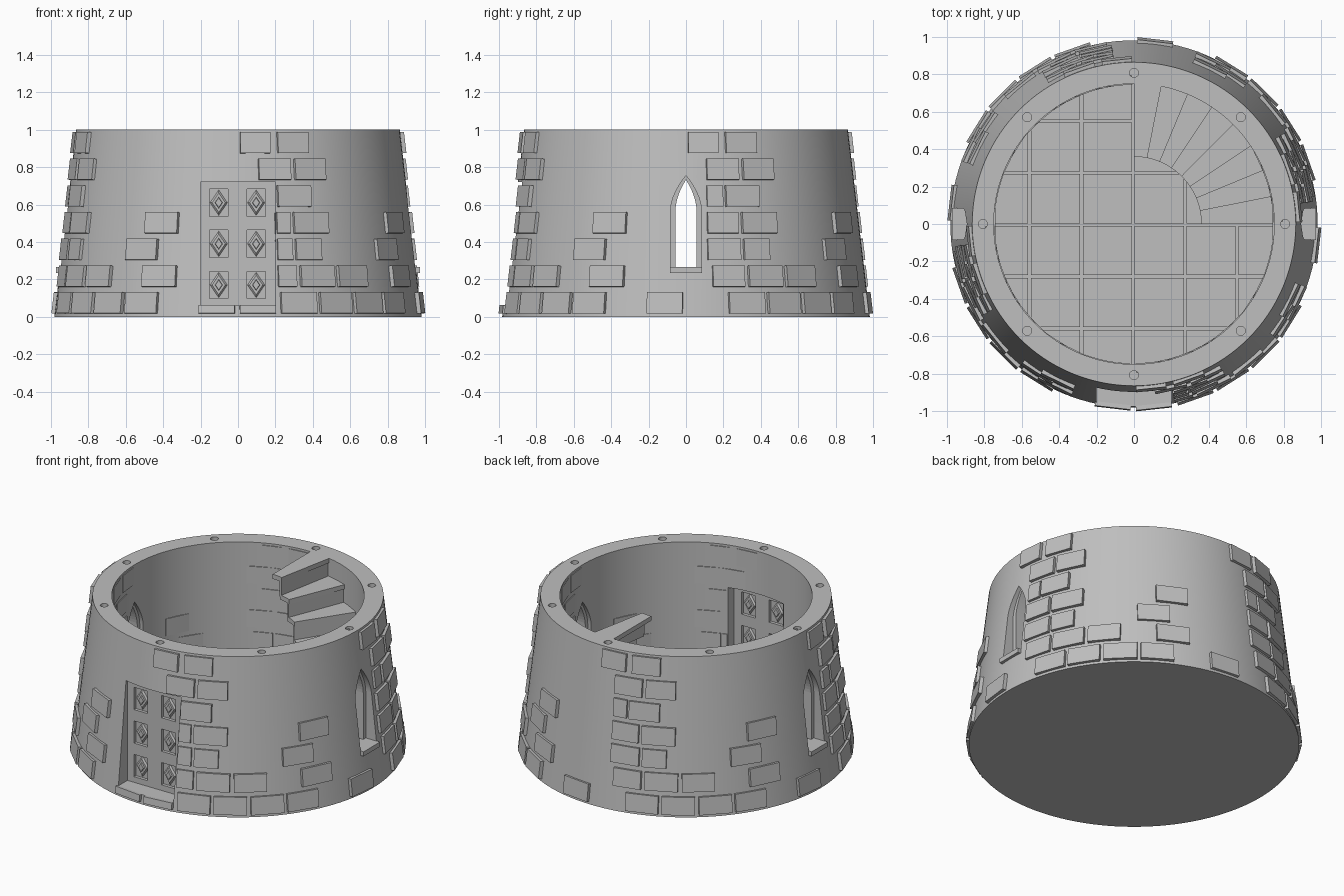
import bpy, bmesh, math, random
from math import sin, cos, radians
from mathutils import Matrix, Vector

random.seed(4)
cube = bpy.data.objects.get("Cube")
if cube:
    bpy.data.objects.remove(cube, do_unlink=True)

stone = bpy.data.materials.new("grey_stone")
stone.use_nodes = True
GREY = (0.52, 0.52, 0.52, 1)
stone.diffuse_color = GREY
for node in stone.node_tree.nodes:
    if node.type == 'BSDF_PRINCIPLED':
        node.inputs["Base Color"].default_value = GREY

R_BASE, R_TOP, R_IN, FLOOR = 0.982, 0.865, 0.75, 0.05
SLOPE = math.atan(R_BASE - R_TOP)


def finish(name, bm):
    bmesh.ops.recalc_face_normals(bm, faces=bm.faces)
    me = bpy.data.meshes.new(name)
    bm.to_mesh(me)
    bm.free()
    me.materials.append(stone)
    ob = bpy.data.objects.new(name, me)
    bpy.context.collection.objects.link(ob)
    return ob


def prism(bm, pts, offset):
    face = bm.faces.new([bm.verts.new(p) for p in pts])
    new = bmesh.ops.extrude_face_region(bm, geom=[face])["geom"]
    bmesh.ops.translate(bm, vec=offset, verts=[v for v in new if isinstance(v, bmesh.types.BMVert)])


def box(bm, x0, x1, y0, y1, z0, z1):
    m = Matrix.Translation(((x0 + x1) / 2, (y0 + y1) / 2, (z0 + z1) / 2))
    m = m @ Matrix.Diagonal((x1 - x0, y1 - y0, z1 - z0, 1))
    bmesh.ops.create_cube(bm, size=1, matrix=m)


def cut(ob, bm):
    """Subtract a temporary solid from an object."""
    tool = finish("cutter", bm)
    tool.hide_render = True
    mod = ob.modifiers.new("cut", 'BOOLEAN')
    mod.operation, mod.solver, mod.object = 'DIFFERENCE', 'EXACT', tool
    bpy.context.view_layer.update()
    graph = bpy.context.evaluated_depsgraph_get()
    me = bpy.data.meshes.new_from_object(ob.evaluated_get(graph))
    ob.modifiers.clear()
    ob.data = me
    bpy.data.objects.remove(tool, do_unlink=True)


def smooth(ob):
    bpy.ops.object.select_all(action='DESELECT')
    ob.select_set(True)
    bpy.context.view_layer.objects.active = ob
    bpy.ops.object.shade_smooth_by_angle(angle=radians(25))


def arch(half, bottom, spring, apex, x):
    """Pointed arch outline in the plane x."""
    side = [(half * (1 - (i / 8) ** 1.8), spring + (apex - spring) * i / 8) for i in range(9)]
    pts = [(half, bottom)] + side
    left = [(-y, z) for y, z in reversed(pts[:-1])]
    return [(x, y, z) for y, z in pts + left]


# Tapered round wall, closed at the bottom
bm = bmesh.new()
profile = [(0, 0), (R_BASE, 0), (R_TOP, 1), (R_IN, 1), (R_IN, FLOOR - 0.015), (0, FLOOR - 0.015)]
vs = [bm.verts.new((r, 0, z)) for r, z in profile]
edges = [bm.edges.new(p) for p in zip(vs, vs[1:])]
bmesh.ops.spin(bm, geom=vs + edges, axis=(0, 0, 1), cent=(0, 0, 0), steps=128, angle=2 * math.pi)
bmesh.ops.remove_doubles(bm, verts=bm.verts, dist=1e-5)
wall = finish("tower_wall", bm)

# Openings: window arches, doorway, peg holes in the rim
bm = bmesh.new()
prism(bm, arch(0.082, 0.24, 0.57, 0.755, -1.2), (2.4, 0, 0))
cut(wall, bm)
bm = bmesh.new()
box(bm, -0.2, 0.2, -1.2, -0.6, 0.06, 0.72)
cut(wall, bm)
bm = bmesh.new()
for i in range(8):
    a = i * math.pi / 4
    bmesh.ops.create_cone(bm, cap_ends=True, segments=20, radius1=0.024, radius2=0.024, depth=0.1,
                          matrix=Matrix.Translation((0.808 * cos(a), 0.808 * sin(a), 1)))
cut(wall, bm)
smooth(wall)

# Paved floor with square joints
bm = bmesh.new()
bmesh.ops.create_cone(bm, cap_ends=True, segments=96, radius1=0.748, radius2=0.748, depth=0.03,
                      matrix=Matrix.Translation((0, 0, FLOOR - 0.015)))
floor = finish("paved_floor", bm)
for axis in range(2):
    bm = bmesh.new()
    for i in range(-2, 3):
        c = i * 0.278 - 0.004
        span = [(c - 0.008, c + 0.008), (-1, 1)]
        (x0, x1), (y0, y1) = span if axis == 0 else span[::-1]
        box(bm, x0, x1, y0, y1, FLOOR - 0.012, FLOOR + 0.05)
    cut(floor, bm)

# Window frames and sills on both sides
for side, label in ((1, "left"), (-1, "right")):
    bm = bmesh.new()
    prism(bm, arch(0.084, 0.24, 0.57, 0.758, 0.77 * side), (0.1 * side, 0, 0))
    frame = finish(label + "_window_frame", bm)
    bm = bmesh.new()
    prism(bm, arch(0.056, 0.2, 0.57, 0.732, 0.7 * side), (0.3 * side, 0, 0))
    cut(frame, bm)
    bm = bmesh.new()
    xs = sorted((0.74 * side, 0.972 * side))
    box(bm, *xs, -0.085, 0.085, 0.235, 0.265)
    finish(label + "_window_sill", bm)

# Door with six sunken panels on each face
bm = bmesh.new()
D0, D1 = -0.86, -0.785
box(bm, -0.203, 0.203, D0, D1, 0.055, 0.723)
door = finish("door", bm)
panels = [(x, z) for x in (-0.103, 0.097) for z in (0.17, 0.39, 0.61)]
bm = bmesh.new()
for x, z in panels:
    for y in (D0, D1):
        box(bm, x - 0.05, x + 0.05, y - 0.02, y + 0.02, z - 0.073, z + 0.073)
cut(door, bm)

# Raised diamonds inside the panels
bm = bmesh.new()
for x, z in panels:
    for y, s in ((D0 + 0.02, 1), (D1 - 0.02, -1)):
        for size, depth in ((1, 0.01), (0.5, 0.02)):
            m = Matrix.Translation((x, y - s * depth / 2, z)) @ Matrix.Rotation(s * math.pi / 2, 4, 'X')
            m = m @ Matrix.Diagonal((0.68, 1, 1, 1))
            bmesh.ops.create_cone(bm, cap_ends=True, segments=4, radius1=0.068 * size,
                                  radius2=0.052 * size, depth=depth, matrix=m)
finish("door_diamonds", bm)

# Winding stair: thin treads and risers
STEPS, R_NEWEL = 8, 0.36
RISE, TURN = (1 - FLOOR) / STEPS, math.pi / 2 / STEPS


def wedge(bm, a0, a1, z0, z1, n=4):
    arc = [a0 + (a1 - a0) * i / n for i in range(n + 1)]
    pts = [(R_NEWEL * cos(a), R_NEWEL * sin(a), z0) for a in arc]
    pts += [(0.755 * cos(a), 0.755 * sin(a), z0) for a in reversed(arc)]
    prism(bm, pts, (0, 0, z1 - z0))


bm = bmesh.new()
for i in range(STEPS):
    top = FLOOR + RISE * (i + 1)
    wedge(bm, i * TURN, (i + 1) * TURN + (0.04 if i < STEPS - 1 else 0), top - 0.03, top)
    wedge(bm, i * TURN + 0.01, i * TURN + 0.05, top - RISE - 0.01, top - 0.02, 1)
finish("winding_stair", bm)

# Scattered stone blocks, the same on each quarter, as degrees from its middle
ROWS = [
    [(13.5, 25.4), (26.5, 38.2), (39.4, 51.2), (52.3, 64), (-12.3, -1)],
    [(8.5, 19), (20.2, 32.2), (33.5, 45.3), (58, 70)],
    [(7, 18), (19, 28), (51.2, 63)],
    [(7, 17.5), (18.6, 31.2), (58, 70)],
    [(7, 12.5), (13.3, 25.2)],
    [(7, 18.3), (19.6, 31.2)],
    [(0.7, 11.3), (13.8, 25.2)],
]
DOOR_EDGE = 12.9


def block(bm, azimuth, width, z0, z1, outer):
    zc = (z0 + z1) / 2
    thick = 0.05
    bulge = random.uniform(0.013, 0.018)
    if outer:
        r = R_BASE + (R_TOP - R_BASE) * zc
        centre, tilt = r + bulge - thick / 2, -SLOPE
    else:
        r = R_IN
        centre, tilt = r - 0.006 + thick / 2, 0
    m = Matrix.Rotation(radians(azimuth), 4, 'Z') @ Matrix.Translation((centre, 0, zc))
    m = m @ Matrix.Rotation(tilt, 4, 'Y')
    m = m @ Matrix.Diagonal((thick, 2 * r * sin(radians(width / 2)), z1 - z0, 1))
    bmesh.ops.create_cube(bm, size=1, matrix=m)


for name, outer in (("outer_blocks", True), ("inner_blocks", False)):
    bm = bmesh.new()
    for quarter in range(4):
        for row, spans in enumerate(ROWS):
            z0 = 0.016 + row / 7
            for a, b in spans:
                z1 = z0 + 0.113
                if quarter == 0 and row < 5:
                    if a < 0:
                        z1 = 0.06
                    else:
                        a = max(a, DOOR_EDGE if outer else 15.8)
                if b - a < 2 or (not outer and a < 0):
                    continue
                block(bm, quarter * 90 - 90 + (a + b) / 2, b - a, z0, z1, outer)
    if outer:
        block(bm, -83.8, 11.3, 0.016, 0.06, True)
    finish(name, bm)
